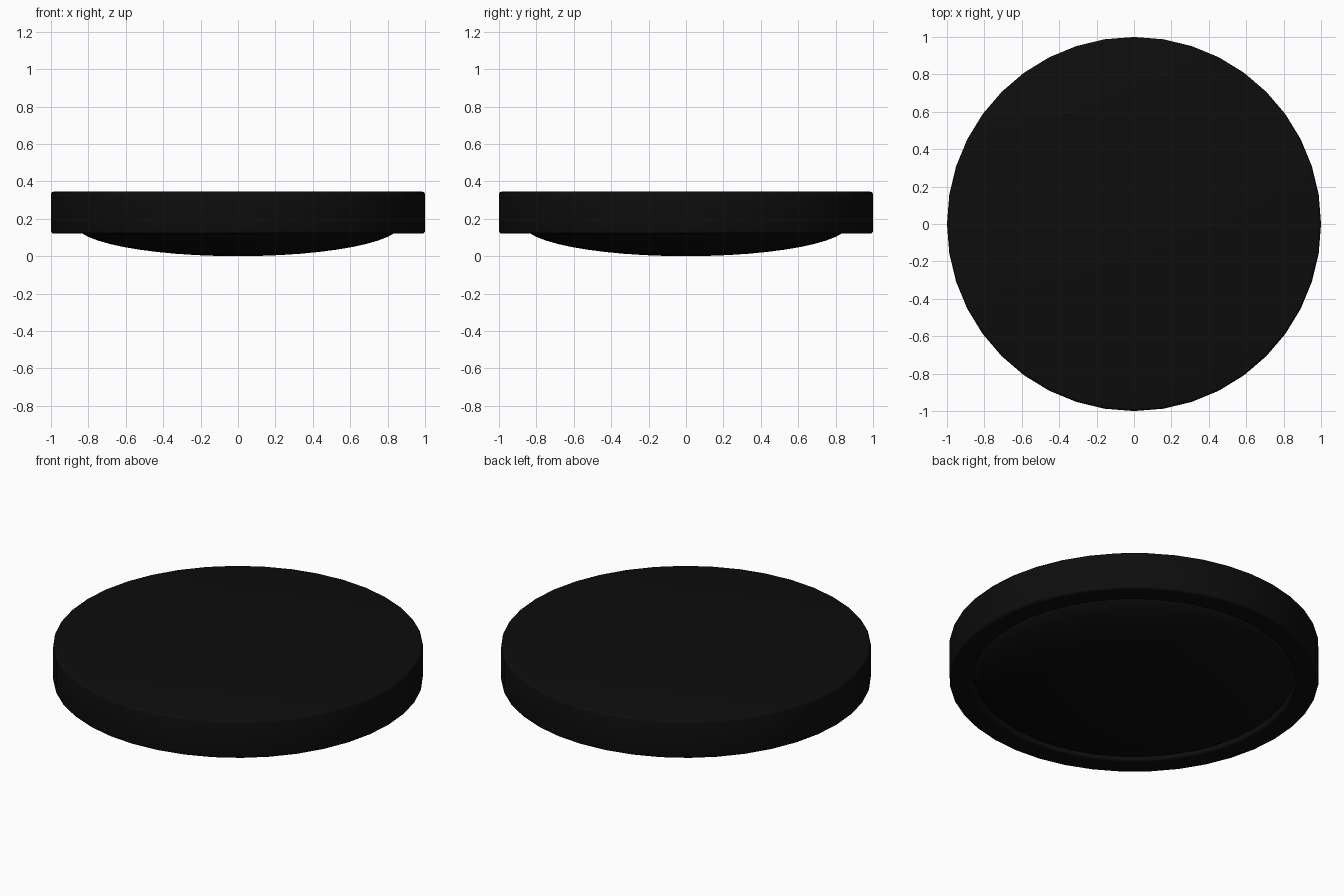
import bpy, bmesh, math

if "Cube" in bpy.data.objects:
    bpy.data.objects.remove(bpy.data.objects["Cube"])

SIDES = 40

mat = bpy.data.materials.new("black")
mat.diffuse_color = (0.004, 0.004, 0.004, 1)
mat.use_nodes = True
mat.node_tree.nodes["Principled BSDF"].inputs["Base Color"].default_value = mat.diffuse_color


def lathe(name, profile):
    """Spin a (radius, z) profile around z; radius 0 becomes a pole."""
    bm = bmesh.new()
    verts = [bm.verts.new((0, r, z)) for r, z in profile]
    edges = [bm.edges.new(p) for p in zip(verts, verts[1:])]
    bmesh.ops.spin(bm, geom=verts + edges, cent=(0, 0, 0), axis=(0, 0, 1),
                   angle=math.tau, steps=SIDES, use_merge=True)
    bmesh.ops.remove_doubles(bm, verts=bm.verts, dist=1e-5)
    bmesh.ops.recalc_face_normals(bm, faces=bm.faces)
    mesh = bpy.data.meshes.new(name)
    bm.to_mesh(mesh)
    bm.free()
    mesh.materials.append(mat)
    obj = bpy.data.objects.new(name, mesh)
    bpy.context.collection.objects.link(obj)
    bpy.ops.object.select_all(action='DESELECT')
    obj.select_set(True)
    bpy.context.view_layer.objects.active = obj
    bpy.ops.object.shade_smooth_by_angle(angle=math.radians(35))
    return obj


def corner(r, z, sr, sz, size=0.015):
    """Rounded rim corner running from the side wall to the flat face."""
    return [(r + sr * size * (math.cos(a) - 1), z + sz * size * (math.sin(a) - 1))
            for a in (i * math.pi / 6 for i in range(4))]


# Flat disc with rounded rims and a shallow recess underneath
TOP, BASE, RECESS, FLOOR = 0.345, 0.12, 0.87, 0.17
lathe("disc", [(0, TOP)] + corner(1, TOP, 1, 1)[::-1] + corner(1, BASE, 1, -1)
      + corner(RECESS, BASE, -1, -1)[::-1] + [(RECESS, FLOOR), (0, FLOOR)])

# Shallow domed underside seated in the recess
angles = [i * math.pi / 24 for i in range(13)]
lathe("domed_underside", [(RECESS * math.sin(a), FLOOR * (1 - math.cos(a))) for a in angles])
